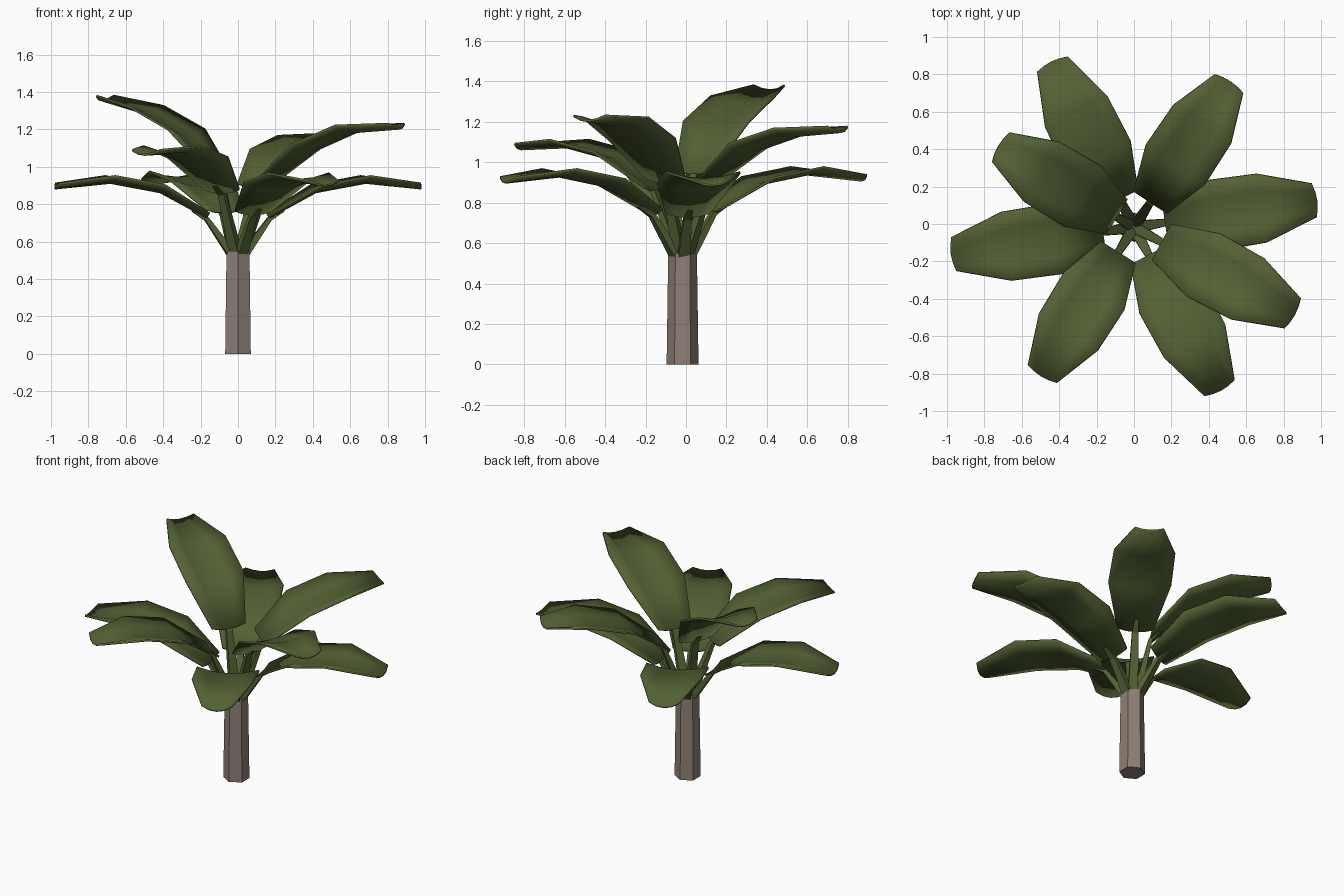
import bpy, bmesh, math
from mathutils import Vector

if "Cube" in bpy.data.objects:
    bpy.data.objects.remove(bpy.data.objects["Cube"])


def material(name, rgb):
    m = bpy.data.materials.new(name)
    m.diffuse_color = (*rgb, 1)
    m.use_nodes = True
    m.node_tree.nodes["Principled BSDF"].inputs["Base Color"].default_value = m.diffuse_color
    return m


leaf_green = material("leaf green", (0.085, 0.12, 0.034))
bark = material("grey brown bark", (0.27, 0.215, 0.185))
CY = -0.017  # trunk axis in y


def make_object(name, bm, mat):
    bmesh.ops.recalc_face_normals(bm, faces=bm.faces)
    me = bpy.data.meshes.new(name)
    bm.to_mesh(me)
    bm.free()
    me.materials.append(mat)
    ob = bpy.data.objects.new(name, me)
    bpy.context.collection.objects.link(ob)
    return ob


# Trunk: tapered hexagonal column with a corner facing front
bpy.ops.mesh.primitive_cone_add(vertices=6, radius1=0.079, radius2=0.071, depth=0.55,
                                location=(0, CY, 0.275))
trunk = bpy.context.object
trunk.name = "trunk"
trunk.data.materials.append(bark)

HALF = (0.11, 0.19, 0.185, 0.09)   # blade half widths from base to tip
CUP = (0.02, 0.035, 0.035, 0.025)  # how far the edges rise


def leaf(i, angle, profile):
    a = math.radians(angle)
    out = Vector((math.cos(a), math.sin(a), 0))
    side = Vector((-out.y, out.x, 0))
    up = Vector((0, 0, 1))
    axis = Vector((0, CY, 0))

    # Blade: cupped strip following the profile
    bm = bmesh.new()
    rows = []
    for k, (r, z) in enumerate(profile):
        row = []
        for t in (-1, -0.5, 0, 0.5, 1):
            bulge = 0.015 * (1 - t * t) if k == 3 else 0
            row.append(bm.verts.new(axis + out * (r + bulge) + side * (t * HALF[k])
                                    + up * (z + CUP[k] * t * t)))
        rows.append(row)
    for p, q in zip(rows, rows[1:]):
        for j in range(4):
            f = bm.faces.new((p[j], q[j], q[j + 1], p[j + 1]))
            f.smooth = True
    blade = make_object(f"leaf_blade_{i}", bm, leaf_green)
    mod = blade.modifiers.new("thickness", "SOLIDIFY")
    mod.thickness = 0.012
    mod.offset = 0

    # Stem: tapered four-sided bar from trunk top into the blade
    bm = bmesh.new()
    (r0, z0), (r1, z1) = profile[:2]
    path = [(0.04 if z0 < 0.8 else 0.025, 0.54, 0.03, 0.022),
            (r0, z0 - 0.008, 0.02, 0.012),
            (r0 + 0.3 * (r1 - r0), z0 + 0.3 * (z1 - z0) - 0.006, 0.012, 0.006)]
    rings = []
    for r, z, w, h in path:
        c = axis + out * r + up * z
        d = (out * (z0 - 0.55) - up * r0).normalized() * h
        rings.append([bm.verts.new(c + v) for v in
                      (side * w - d, side * -w - d, side * -w + d, side * w + d)])
    for p, q in zip(rings, rings[1:]):
        for j in range(4):
            bm.faces.new((p[j], p[(j + 1) % 4], q[(j + 1) % 4], q[j]))
    bm.faces.new(rings[0])
    bm.faces.new(rings[-1])
    make_object(f"leaf_stem_{i}", bm, leaf_green)


# Leaves: a low drooping ring of four, three mid leaves and one high leaf
low = [(0.17, 0.73), (0.42, 0.865), (0.69, 0.915), (0.975, 0.885)]


def raised(prof, dz, scale=1.0):
    return [(r * scale, z + dz) for r, z in prof]


mid = [(0.17, 0.90), (0.42, 1.08), (0.69, 1.185), (0.965, 1.205)]
leaf(1, 8.5, raised(low, 0))
leaf(2, 116.6, raised(low, 0.025))
leaf(3, 188.5, raised(low, 0))
leaf(4, 298, raised(low, 0.015))
leaf(5, -28.5, mid)
leaf(6, 56.5, [(0.16, 0.89), (0.40, 1.055), (0.66, 1.13), (0.92, 1.15)])
leaf(7, 238, [(0.16, 0.86), (0.40, 1.015), (0.66, 1.075), (0.925, 1.065)])
leaf(8, 149, [(0.11, 0.94), (0.32, 1.165), (0.575, 1.29), (0.83, 1.355)])
